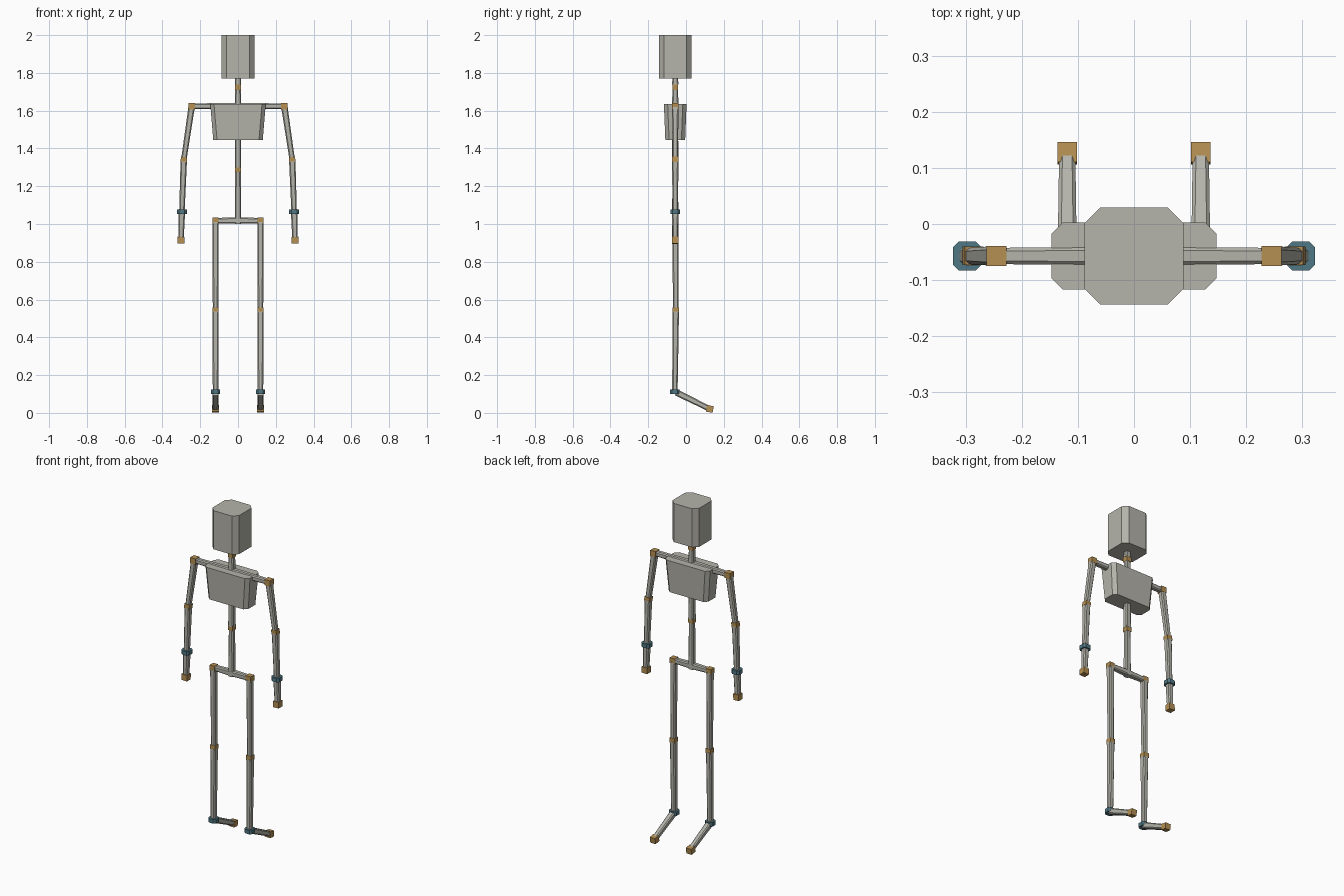
import bpy
import bmesh
from mathutils import Vector

if "Cube" in bpy.data.objects:
    bpy.data.objects.remove(bpy.data.objects["Cube"])


def material(name, rgb):
    m = bpy.data.materials.new(name)
    m.diffuse_color = (*rgb, 1)
    m.use_nodes = True
    m.node_tree.nodes["Principled BSDF"].inputs["Base Color"].default_value = m.diffuse_color
    return m


GREY = material("warm_grey", (0.46, 0.455, 0.405))
OCHRE = material("ochre", (0.46, 0.275, 0.085))
TEAL = material("teal", (0.08, 0.19, 0.235))
Y = -0.057  # body centre plane


def prism(name, p0, p1, size0, size1, cut, mat, ref=(0, 1, 0)):
    """Prism with chamfered corners from p0 to p1; sizes are (across ref, along ref)."""
    p0, p1 = Vector(p0), Vector(p1)
    d = (p1 - p0).normalized()
    v = Vector(ref)
    v = (v - d * v.dot(d)).normalized()
    u = v.cross(d)
    bm = bmesh.new()
    rings = []
    for p, (w, h) in ((p0, size0), (p1, size1)):
        a, b = w / 2, h / 2
        if cut:
            pts = [(a, -b + cut), (a, b - cut), (a - cut, b), (-a + cut, b),
                   (-a, b - cut), (-a, -b + cut), (-a + cut, -b), (a - cut, -b)]
        else:
            pts = [(a, -b), (a, b), (-a, b), (-a, -b)]
        rings.append([bm.verts.new(p + u * x + v * y) for x, y in pts])
    n = len(rings[0])
    for i in range(n):
        j = (i + 1) % n
        bm.faces.new((rings[0][i], rings[0][j], rings[1][j], rings[1][i]))
    bm.faces.new(rings[0][::-1])
    bm.faces.new(rings[1])
    bmesh.ops.recalc_face_normals(bm, faces=bm.faces)
    me = bpy.data.meshes.new(name)
    bm.to_mesh(me)
    bm.free()
    me.materials.append(mat)
    ob = bpy.data.objects.new(name, me)
    bpy.context.collection.objects.link(ob)
    return ob


def bone(name, p0, p1, w0=0.034, w1=0.029, ref=(0, 1, 0), gap0=0.008, gap1=0.008):
    p0, p1 = Vector(p0), Vector(p1)
    d = (p1 - p0).normalized()
    return prism(name, p0 + d * gap0, p1 - d * gap1, (w0, w0), (w1, w1), 0.006, GREY, ref)


def joint(name, p, size=0.036, height=None, axis=(0, 0, 1), ref=(0, 1, 0)):
    half = Vector(axis).normalized() * (height or size) / 2
    p = Vector(p)
    return prism(name, p - half, p + half, (size, size), (size, size), 0, OCHRE, ref)


def cuff(name, p, w, h):
    p, half = Vector(p), Vector((0, 0, h / 2))
    return prism(name, p - half, p + half, (w, w), (w, w), 0.011, TEAL)


# Head and tapered rib cage
prism("head", (0, Y, 1.77), (0, Y, 2.0), (0.176, 0.173), (0.176, 0.173), 0.028, GREY)
prism("chest", (0, Y, 1.445), (0, Y, 1.635), (0.262, 0.105), (0.294, 0.12), 0.02, GREY)

# Spine and neck
bone("lower_spine", (0, Y, 1.0), (0, Y, 1.29), gap0=0)
joint("spine_joint", (0, Y, 1.29), 0.031, 0.03)
bone("upper_spine", (0, Y, 1.29), (0, Y, 1.642), gap1=0)
bone("neck", (0, Y, 1.635), (0, Y, 1.725), gap0=0)
joint("neck_joint", (0, Y, 1.725), 0.031, 0.03)
bone("skull_base", (0, Y, 1.73), (0, Y, 1.78), gap1=0)

for s, side in ((-1, "left"), (1, "right")):
    # Arm chain
    shoulder = Vector((s * 0.245, Y, 1.624))
    elbow = Vector((s * 0.287, Y, 1.34))
    wrist = Vector((s * 0.297, Y, 1.065))
    hand_tip = Vector((s * 0.302, Y, 0.914))
    bone(side + "_collar_bone", (0, Y, 1.624), shoulder, gap0=0)
    joint(side + "_shoulder_joint", shoulder, 0.036, 0.034)
    bone(side + "_upper_arm", shoulder, elbow)
    joint(side + "_elbow_joint", elbow, 0.033, 0.028, shoulder - elbow)
    bone(side + "_forearm", elbow, wrist)
    cuff(side + "_wrist", wrist, 0.052, 0.024)
    bone(side + "_hand", wrist, hand_tip)
    joint(side + "_hand_tip", hand_tip, 0.036, 0.036, wrist - hand_tip)

    # Leg chain
    hip = Vector((s * 0.119, Y, 1.018))
    knee = Vector((s * 0.119, Y + 0.003, 0.545))
    ankle = Vector((s * 0.119, Y - 0.002, 0.112))
    toe = Vector((s * 0.119, 0.126, 0.021))
    bone(side + "_hip_bar", (0, Y, 1.018), hip, gap0=0)
    joint(side + "_hip_joint", hip, 0.033, 0.033)
    bone(side + "_thigh", hip, knee)
    joint(side + "_knee_joint", knee, 0.033, 0.028)
    bone(side + "_shin", knee, ankle)
    cuff(side + "_ankle", ankle, 0.05, 0.024)
    bone(side + "_foot", ankle, toe, ref=(1, 0, 0))
    joint(side + "_toe", toe, 0.035, 0.036, (0, 1, -0.15), (1, 0, 0))
